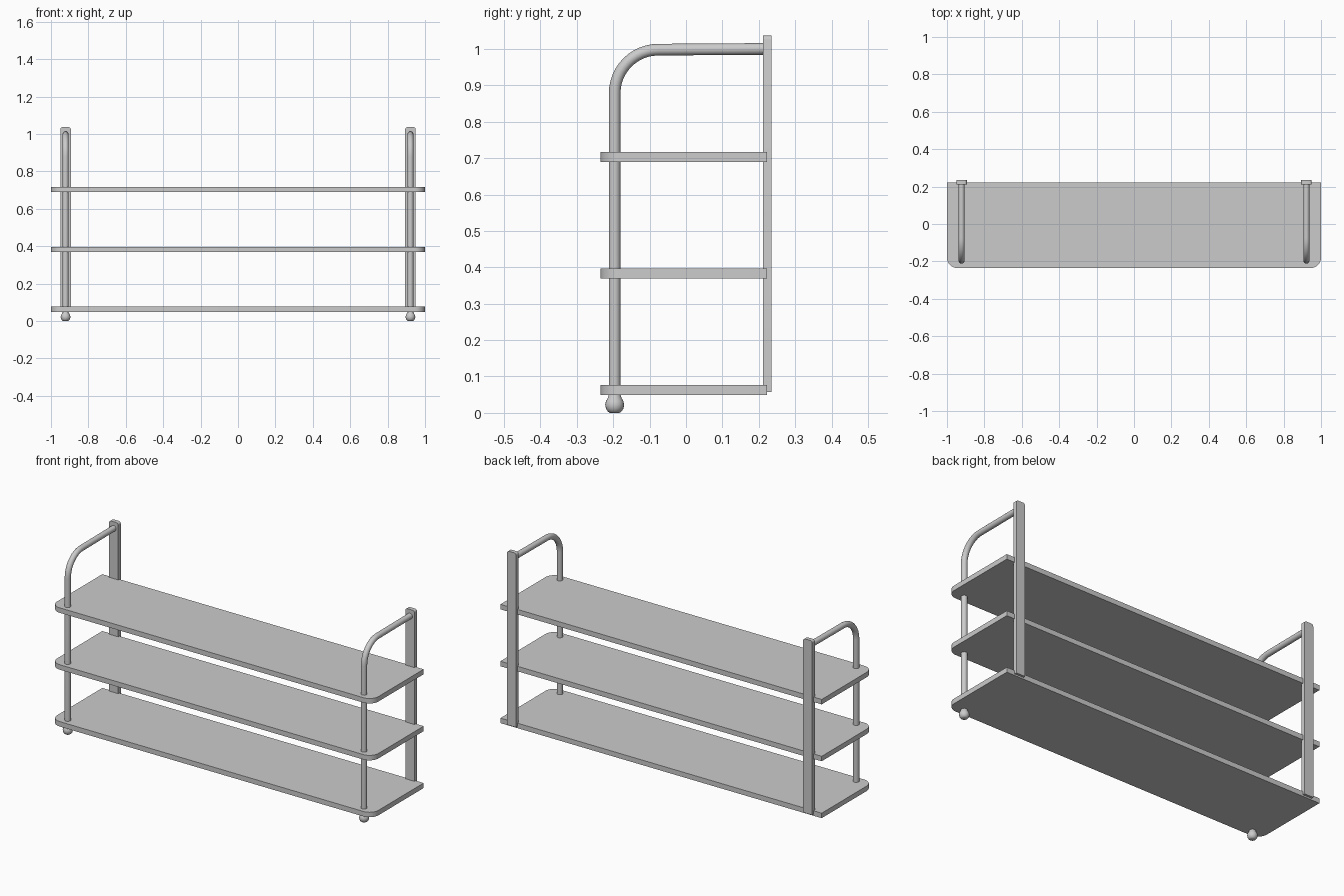
import bpy, bmesh, math
from mathutils import Vector

cube = bpy.data.objects.get("Cube")
if cube:
    bpy.data.objects.remove(cube, do_unlink=True)

grey = bpy.data.materials.new("light grey")
grey.use_nodes = True
colour = (0.6, 0.6, 0.6, 1)
grey.diffuse_color = colour
grey.node_tree.nodes["Principled BSDF"].inputs["Base Color"].default_value = colour

POST_X, POST_Y, TUBE_R = 0.922, -0.196, 0.016


def finish(name, bm, smooth=False):
    bmesh.ops.recalc_face_normals(bm, faces=bm.faces)
    mesh = bpy.data.meshes.new(name)
    bm.to_mesh(mesh)
    bm.free()
    mesh.materials.append(grey)
    obj = bpy.data.objects.new(name, mesh)
    bpy.context.collection.objects.link(obj)
    if smooth:
        bpy.ops.object.select_all(action='DESELECT')
        obj.select_set(True)
        bpy.context.view_layer.objects.active = obj
        bpy.ops.object.shade_smooth_by_angle(angle=math.radians(40))
    return obj


def box(lo, hi):
    bm = bmesh.new()
    bmesh.ops.create_cube(bm, size=1)
    lo, hi = Vector(lo), Vector(hi)
    for v in bm.verts:
        v.co = (lo + hi) / 2 + v.co * (hi - lo)
    return bm


def round_edges(bm, rule, radius, segments):
    edges = [e for e in bm.edges if all(rule(v.co) for v in e.verts)]
    bmesh.ops.bevel(bm, geom=edges, offset=radius, segments=segments,
                    profile=0.5, affect='EDGES')


def rings(sections, sides=20):
    """Skin circles given as (centre, tilt about x, radius)."""
    bm = bmesh.new()
    loops = []
    for centre, tilt, radius in sections:
        loop = []
        for i in range(sides):
            a = math.tau * i / sides
            u, v = radius * math.cos(a), radius * math.sin(a)
            offset = Vector((u, v * math.cos(tilt), -v * math.sin(tilt)))
            loop.append(bm.verts.new(Vector(centre) + offset))
        loops.append(loop)
    for a, b in zip(loops, loops[1:]):
        for i in range(sides):
            j = (i + 1) % sides
            bm.faces.new((a[i], a[j], b[j], b[i]))
    bm.faces.new(loops[0])
    bm.faces.new(loops[-1])
    return bm


# Shelves with rounded front corners
for name, z in (("lower", 0.049), ("middle", 0.369), ("upper", 0.689)):
    bm = box((-1, -0.235, z), (1, 0.222, z + 0.028))
    corners = [e for e in bm.edges
               if all(v.co.y < 0 for v in e.verts)
               and abs(e.verts[0].co.z - e.verts[1].co.z) > 0.01]
    bmesh.ops.bevel(bm, geom=corners, offset=0.055, segments=8,
                    profile=0.5, affect='EDGES')
    finish(name + "_shelf", bm, True)

for side, s in (("left", 1), ("right", -1)):
    x = s * POST_X

    # Flat wall bar with rounded top corners
    bm = box((x - 0.028, 0.2115, 0.058), (x + 0.028, 0.235, 1.037))
    top_corners = [e for e in bm.edges
                   if all(v.co.z > 1 for v in e.verts)
                   and abs(e.verts[0].co.y - e.verts[1].co.y) > 0.01]
    bmesh.ops.bevel(bm, geom=top_corners, offset=0.012, segments=4,
                    profile=0.5, affect='EDGES')
    finish(side + "_back_bar", bm, True)

    # Front post bending back to the wall bar
    bend, z_bend = 0.12, 0.878
    path = [((x, POST_Y, 0.04), 0, TUBE_R)]
    for i in range(13):
        a = math.pi / 2 * i / 12
        centre = (x, POST_Y + bend * (1 - math.cos(a)), z_bend + bend * math.sin(a))
        path.append((centre, a, TUBE_R))
    path.append(((x, 0.213, 1.0), math.pi / 2, TUBE_R))
    finish(side + "_post", rings(path), True)

    # Turned ball foot
    profile = ((0.013, 0), (0.019, 0.004), (0.024, 0.012), (0.026, 0.022),
               (0.024, 0.032), (0.019, 0.041), (0.016, 0.05))
    foot = rings([((x, POST_Y, z), 0, r) for r, z in profile])
    finish(side + "_foot", foot, True)
